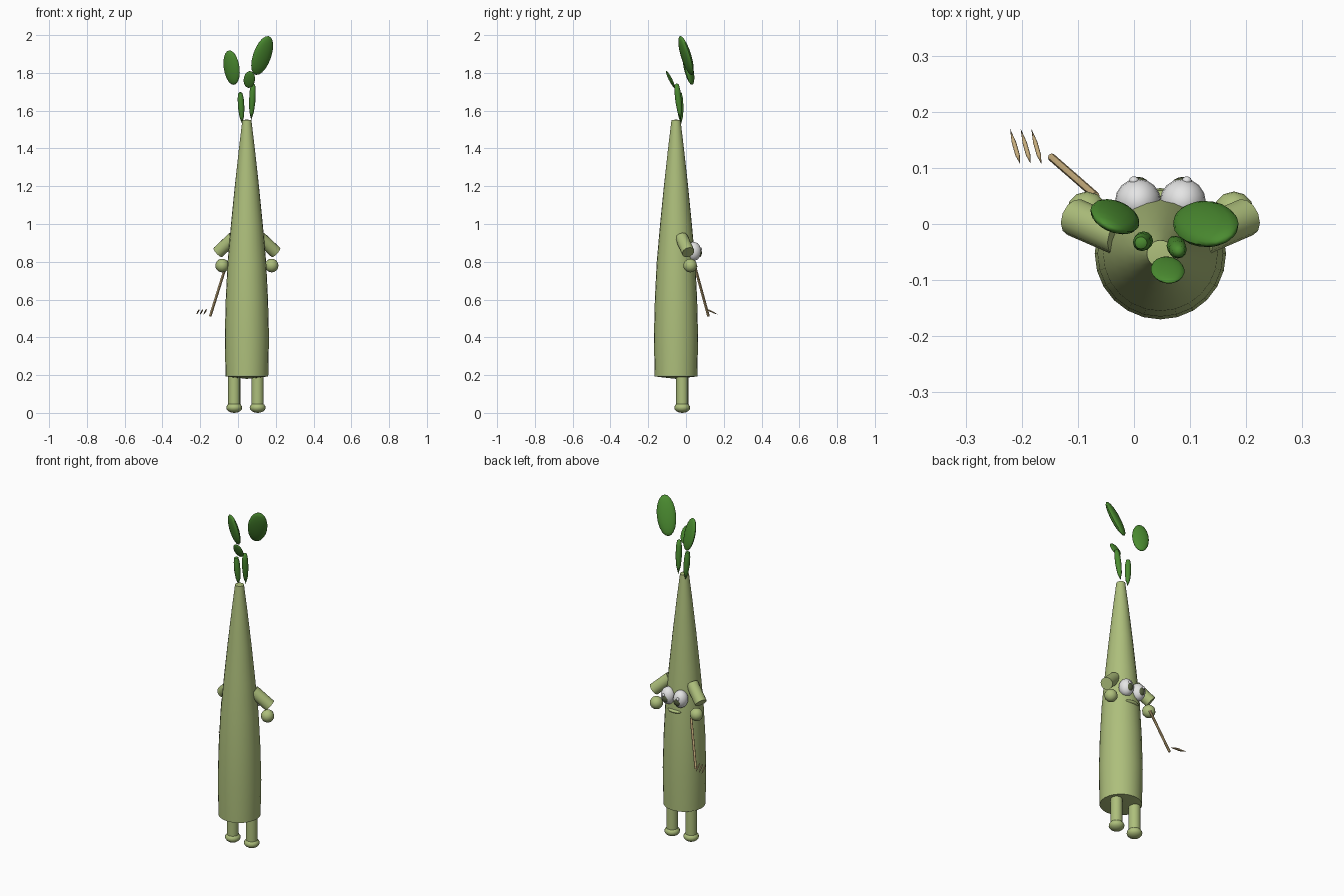
import bpy, bmesh, math
from mathutils import Vector, Matrix

if "Cube" in bpy.data.objects:
    bpy.data.objects.remove(bpy.data.objects["Cube"])


def material(name, rgb):
    m = bpy.data.materials.new(name)
    m.diffuse_color = (*rgb, 1)
    m.use_nodes = True
    m.node_tree.nodes["Principled BSDF"].inputs["Base Color"].default_value = m.diffuse_color
    return m


SKIN = material("pale_green", (0.42, 0.52, 0.20))
LEAF = material("leaf_green", (0.07, 0.26, 0.03))
WHITE = material("eye_white", (0.78, 0.78, 0.78))
IRIS = material("dark_olive", (0.09, 0.11, 0.05))
WOOD = material("tan_wood", (0.56, 0.41, 0.20))


def frame(long_axis, side):
    """Rotation with z along long_axis and x close to side."""
    z = Vector(long_axis).normalized()
    x = Vector(side)
    x = (x - z * x.dot(z)).normalized()
    return Matrix((x, z.cross(x), z)).transposed().to_4x4()


def lathe(name, mat, profile, segments, matrix=Matrix()):
    """Revolve (radius, height) points around z; radius 0 makes a pole."""
    bm = bmesh.new()
    rings = []
    for r, z in profile:
        count = segments if r > 0 else 1
        rings.append([bm.verts.new((r * math.cos(2 * math.pi * i / segments),
                                    r * math.sin(2 * math.pi * i / segments), z))
                      for i in range(count)])
    for a, b in zip(rings, rings[1:]):
        for i in range(segments):
            j = (i + 1) % segments
            if len(a) == 1:
                bm.faces.new((a[0], b[j], b[i]))
            elif len(b) == 1:
                bm.faces.new((a[i], a[j], b[0]))
            else:
                bm.faces.new((a[i], a[j], b[j], b[i]))
    bm.transform(matrix)
    bmesh.ops.recalc_face_normals(bm, faces=bm.faces)
    mesh = bpy.data.meshes.new(name)
    bm.to_mesh(mesh)
    bm.free()
    mesh.materials.append(mat)
    ob = bpy.data.objects.new(name, mesh)
    bpy.context.collection.objects.link(ob)
    bpy.context.view_layer.objects.active = ob
    bpy.ops.object.select_all(action='DESELECT')
    ob.select_set(True)
    bpy.ops.object.shade_smooth_by_angle(angle=math.radians(45))
    return ob


def ellipsoid(name, mat, centre, size, long_axis=(0, 0, 1), side=(1, 0, 0), segments=16):
    n = 10
    arc = [(math.sin(math.pi * i / n) if 0 < i < n else 0, -math.cos(math.pi * i / n))
           for i in range(n + 1)]
    m = Matrix.Translation(centre) @ frame(long_axis, side) @ Matrix.Diagonal((*size, 1))
    return lathe(name, mat, arc, segments, m)


def rod(name, mat, start, end, shape, segments=12):
    """Round rod; shape lists (radius, fraction of the length)."""
    d = Vector(end) - Vector(start)
    side = (1, 0, 0) if abs(d.x) < 0.9 * d.length else (0, 1, 0)
    m = Matrix.Translation(start) @ frame(d, side)
    return lathe(name, mat, [(r, t * d.length) for r, t in shape], segments, m)


def cylinder(name, mat, start, end, r, segments=12):
    return rod(name, mat, start, end, [(0, 0), (r, 0), (r, 1), (0, 1)], segments)


CX = 0.047  # the figure's own centre line

# Tapered body, closed at both ends
lathe("body", SKIN,
      [(0, 0.18), (0.113, 0.193), (0.117, 0.4), (0.112, 0.6), (0.102, 0.8),
       (0.084, 1.0), (0.064, 1.2), (0.042, 1.4), (0.024, 1.55), (0, 1.553)],
      24, Matrix.Translation((CX, -0.053, 0)))

for s, tag in ((-1, "left"), (1, "right")):
    # Legs and feet
    x = CX - 0.005 + s * 0.062
    cylinder("leg_" + tag, SKIN, (x, -0.02, 0.03), (x, -0.02, 0.22), 0.032, 16)
    ellipsoid("foot_" + tag, SKIN, (x, -0.02, 0.028), (0.042, 0.042, 0.028))

    # Arms and hands
    cylinder("arm_" + tag, SKIN, (CX + s * 0.153, 0.012, 0.85),
             (CX + s * 0.07, -0.024, 0.928), 0.034, 12)
    ellipsoid("hand_" + tag, SKIN, (CX + s * 0.131, 0.022, 0.78), (0.036, 0.036, 0.036), segments=12)

    # Eyes with iris and glint
    ellipsoid("eye_" + tag, WHITE, (CX + s * 0.040, 0.040, 0.855), (0.041, 0.041, 0.050))
    ellipsoid("iris_" + tag, IRIS, (CX + s * 0.040, 0.066, 0.848), (0.022, 0.018, 0.026))
    ellipsoid("glint_" + tag, WHITE, (CX + s * 0.047, 0.077, 0.868), (0.009, 0.008, 0.009), segments=10)

# Mouth
ellipsoid("mouth", SKIN, (CX, 0.036, 0.775), (0.045, 0.024, 0.012))

# Fork: handle and three loose tines
cylinder("fork_handle", WOOD, (-0.068, 0.050, 0.765), (-0.147, 0.119, 0.512), 0.007, 8)
for i in range(3):
    x = -0.203 + 0.019 * i
    rod("fork_tine", WOOD, (x, 0.107, 0.55), (x - 0.018, 0.17, 0.52),
        [(0, 0), (0.004, 0.25), (0.004, 0.6), (0, 1)], 8)

# Sprout stems, pointed at the bottom
STEM = [(0, 0), (0.012, 0.22), (0.017, 0.5), (0.016, 0.8), (0.011, 0.96), (0, 1)]
rod("stem_left", LEAF, (0.022, -0.026, 1.53), (0.012, -0.034, 1.70), STEM)
rod("stem_right", LEAF, (0.070, -0.028, 1.55), (0.080, -0.050, 1.745), STEM)

# Leaves: centre, (half width, half thickness, half length), long axis, width direction
for name, c, size, axis, side in (
        ("leaf_left", (-0.034, 0.013, 1.828), (0.046, 0.018, 0.094), (-0.012, -0.02, 0.095), (1, -0.45, 0)),
        ("leaf_right", (0.128, 0.0, 1.892), (0.053, 0.021, 0.112), (0.035, -0.03, 0.105), (1, 0.4, 0)),
        ("leaf_front", (0.060, -0.082, 1.765), (0.030, 0.009, 0.050), (0.004, -0.023, 0.045), (1, 0, 0))):
    ellipsoid(name, LEAF, c, size, axis, side)
